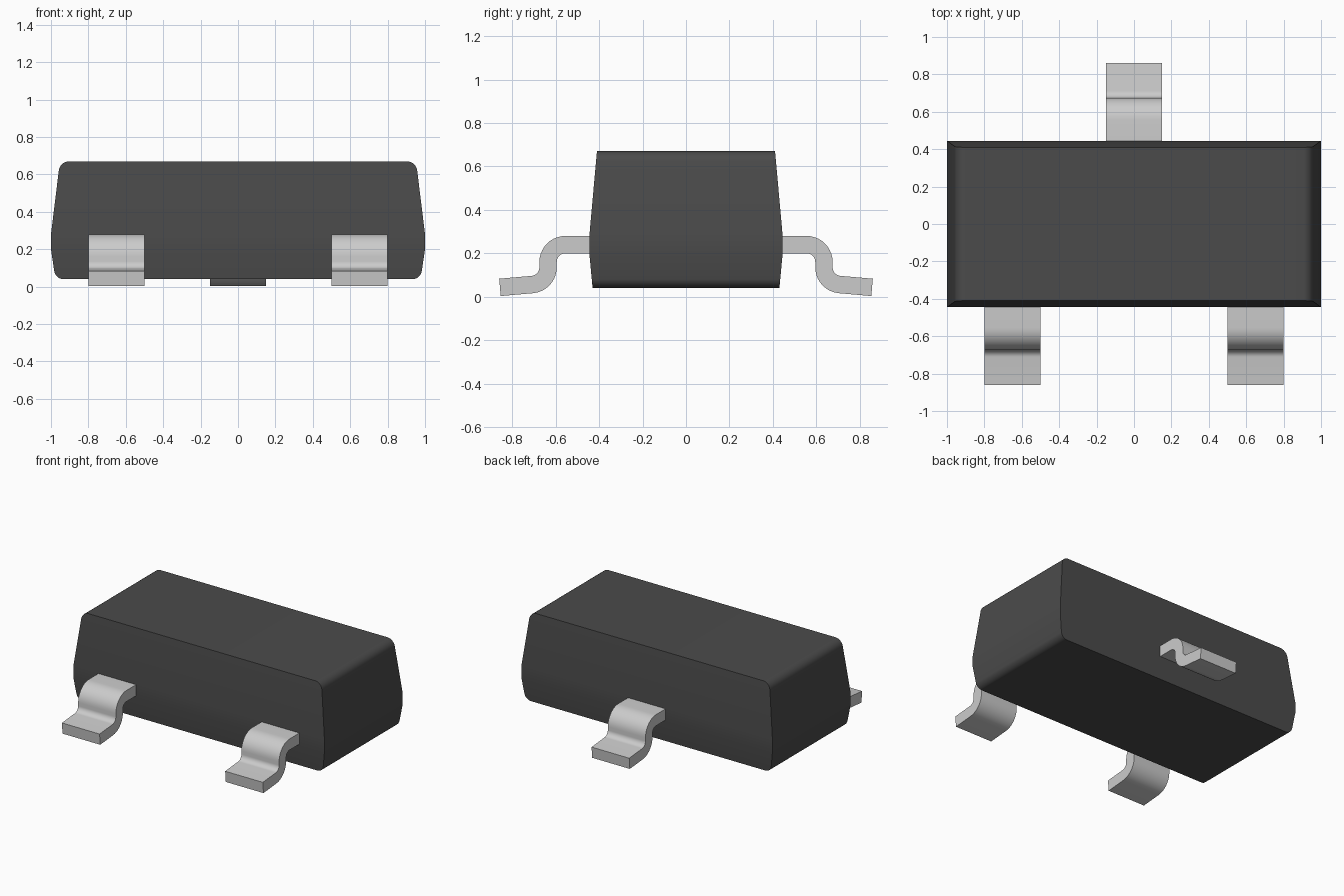
import bpy, bmesh
from math import radians, sin, cos
from mathutils import Vector

if "Cube" in bpy.data.objects:
    bpy.data.objects.remove(bpy.data.objects["Cube"])


def finish(bm, name, mat=None):
    bmesh.ops.recalc_face_normals(bm, faces=bm.faces[:])
    mesh = bpy.data.meshes.new(name)
    bm.to_mesh(mesh)
    bm.free()
    obj = bpy.data.objects.new(name, mesh)
    bpy.context.collection.objects.link(obj)
    if mat:
        mesh.materials.append(mat)
    bpy.ops.object.select_all(action='DESELECT')
    obj.select_set(True)
    bpy.context.view_layer.objects.active = obj
    bpy.ops.object.shade_smooth_by_angle(angle=radians(30))
    return obj


def fillet(a, p, b, size, steps=8):
    """Rounded corner at p between the lines to a and b."""
    a, p, b = Vector(a), Vector(p), Vector(b)
    s = p + (a - p).normalized() * size
    e = p + (b - p).normalized() * size
    w = cos(radians(45))  # rational quadratic, close to a true arc
    pts = []
    for i in range(steps + 1):
        t = i / steps
        k0, k1, k2 = (1 - t) ** 2, 2 * w * t * (1 - t), t * t
        pts.append((s * k0 + p * k1 + e * k2) / (k0 + k1 + k2))
    return pts


def arc(cy, cz, r, a0, a1, steps=10):
    return [(cy + r * cos(radians(a0 + (a1 - a0) * i / steps)),
             cz + r * sin(radians(a0 + (a1 - a0) * i / steps)))
            for i in range(steps + 1)]


def half_depth(z):
    if z > 0.28:
        return 0.445 - 0.035 * (z - 0.28) / 0.39
    if z < 0.20:
        return 0.445 - 0.015 * (0.20 - z) / 0.16
    return 0.445


# Moulded body: stacked rectangles following a rounded side profile
dark = bpy.data.materials.new("dark_plastic")
dark.diffuse_color = (0.07, 0.07, 0.07, 1)
dark.use_nodes = True
dark.node_tree.nodes["Principled BSDF"].inputs["Base Color"].default_value = dark.diffuse_color
profile = fillet((0, 0.04), (0.976, 0.04), (1, 0.20), 0.042)
profile += [Vector((1, 0.20)), Vector((1, 0.28))]
profile += fillet((1, 0.28), (0.952, 0.67), (0, 0.67), 0.048)
bm = bmesh.new()
rings = []
for x, z in profile:
    y = half_depth(z)
    rings.append([bm.verts.new((sx * x, sy * y, z))
                  for sx, sy in ((-1, -1), (1, -1), (1, 1), (-1, 1))])
for lo, hi in zip(rings, rings[1:]):
    for i in range(4):
        j = (i + 1) % 4
        bm.faces.new((lo[i], lo[j], hi[j], hi[i]))
bm.faces.new(rings[0][::-1])
bm.faces.new(rings[-1])
finish(bm, "body", dark)


# Bent leads: S-shaped strip with a slightly sloping foot
def lead(name, x, side):
    cz, slope = 0.136, radians(5)
    d = Vector((cos(slope), -sin(slope))) * 0.149
    top = [(0.40, 0.28)] + arc(0.555, 0.16, 0.12, 90, 0)
    top += arc(0.715, cz, 0.04, 180, 265)
    low = [(0.40, 0.20)] + arc(0.555, 0.16, 0.04, 90, 0)
    low += arc(0.715, cz, 0.12, 180, 265)
    top.append(Vector(top[-1]) + d)
    low.append(Vector(low[-1]) + d)
    bm = bmesh.new()
    rows = []
    for t, b in zip(top, low):
        rows.append([bm.verts.new((x + dx, side * p[0], p[1]))
                     for dx, p in ((-0.15, t), (0.15, t), (0.15, b), (-0.15, b))])
    for r0, r1 in zip(rows, rows[1:]):
        for i in range(4):
            j = (i + 1) % 4
            bm.faces.new((r0[i], r0[j], r1[j], r1[i]))
    bm.faces.new(rows[0])
    bm.faces.new(rows[-1])
    finish(bm, name)


lead("front_lead_left", -0.65, -1)
lead("front_lead_right", 0.65, -1)
lead("back_lead", 0, 1)
